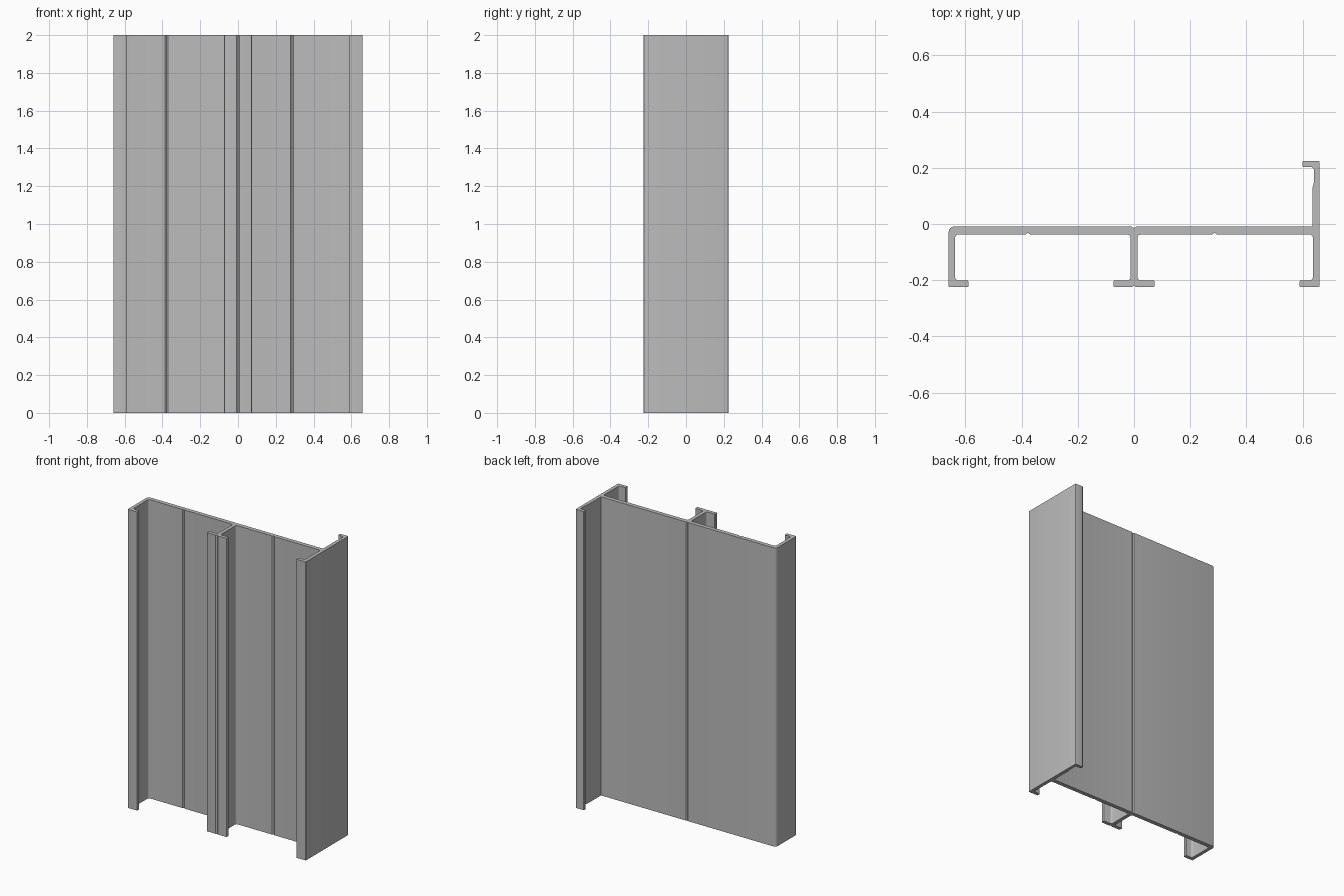
import bpy
import bmesh
import math
from mathutils import Vector

default_cube = bpy.data.objects.get("Cube")
if default_cube:
    bpy.data.objects.remove(default_cube)

# Shared levels of the cross-section
HEIGHT = 2.0
SIDE, LIP, STEM = 0.66, 0.59, 0.012
INNER = 0.637
TOP, BOTTOM = 0.225, -0.225
BACK, FACE, FOOT = -0.009, -0.037, -0.201
TIGHT, SOFT = 0.004, 0.012


def notch(x, y, depth, direction=1):
    """Shallow V groove running along a horizontal wall."""
    half = 0.008 * direction
    return [(x - half, y, 0), (x, y + depth, 0), (x + half, y, 0)]


def rounded(corners, steps=4):
    """Replace each corner that has a radius with a short arc."""
    points = []
    for i, (x, y, radius) in enumerate(corners):
        corner = Vector((x, y))
        if radius == 0:
            points.append(corner)
            continue
        before = Vector(corners[i - 1][:2])
        after = Vector(corners[(i + 1) % len(corners)][:2])
        u = (before - corner).normalized()
        v = (after - corner).normalized()
        for k in range(steps + 1):
            angle = math.pi / 2 * k / steps
            points.append(corner + radius * (u * (1 - math.sin(angle))
                                             + v * (1 - math.cos(angle))))
    return points


def extrude_profile(name, points, height, material):
    bm = bmesh.new()
    base = bm.faces.new([bm.verts.new((p.x, p.y, 0)) for p in points])
    result = bmesh.ops.extrude_face_region(bm, geom=[base], use_keep_orig=True)
    verts = [g for g in result["geom"] if isinstance(g, bmesh.types.BMVert)]
    bmesh.ops.translate(bm, verts=verts, vec=(0, 0, height))
    bmesh.ops.recalc_face_normals(bm, faces=bm.faces)
    mesh = bpy.data.meshes.new(name)
    bm.to_mesh(mesh)
    bm.free()
    mesh.materials.append(material)
    obj = bpy.data.objects.new(name, mesh)
    bpy.context.collection.objects.link(obj)
    return obj


# Left channel wall with its inward lip
left_wall = [
    (-SIDE, BACK, 0.02), (-SIDE, BOTTOM, TIGHT), (-LIP, BOTTOM, TIGHT),
    (-LIP, FOOT, TIGHT), (-INNER, FOOT, SOFT), (-INNER, FACE, SOFT),
]

# Central T-shaped rib
half_rib = [
    (-STEM, FACE, SOFT), (-STEM, FOOT, SOFT),
    (-0.073, FOOT, TIGHT), (-0.073, BOTTOM, TIGHT),
]
other_half = [(-x, y, r) for x, y, r in reversed(half_rib)]
rib = half_rib + notch(0, BOTTOM, 0.006) + other_half

# Right wall with a lip at both ends
right_wall = [
    (INNER, FACE, SOFT), (INNER, FOOT, SOFT), (LIP, FOOT, TIGHT),
    (LIP, BOTTOM, TIGHT), (SIDE, BOTTOM, TIGHT), (SIDE, TOP, TIGHT),
    (0.6, TOP, TIGHT), (0.6, 0.203, TIGHT), (0.641, 0.203, SOFT),
    (0.641, 0.15, 0), (0.636, 0.13, 0), (0.636, BACK, TIGHT),
]

outline = (left_wall + notch(-0.378, FACE, 0.006) + rib
           + notch(0.287, FACE, 0.006) + right_wall
           + notch(0, BACK, -0.006, -1))

# Plain grey metal
grey = bpy.data.materials.new("grey metal")
grey.use_nodes = True
colour = (0.5, 0.5, 0.5, 1)
grey.diffuse_color = colour
grey.node_tree.nodes["Principled BSDF"].inputs["Base Color"].default_value = colour

frame = extrude_profile("extruded_frame_profile", rounded(outline), HEIGHT, grey)
bpy.ops.object.select_all(action="DESELECT")
frame.select_set(True)
bpy.context.view_layer.objects.active = frame
bpy.ops.object.shade_smooth_by_angle(angle=math.radians(30))
